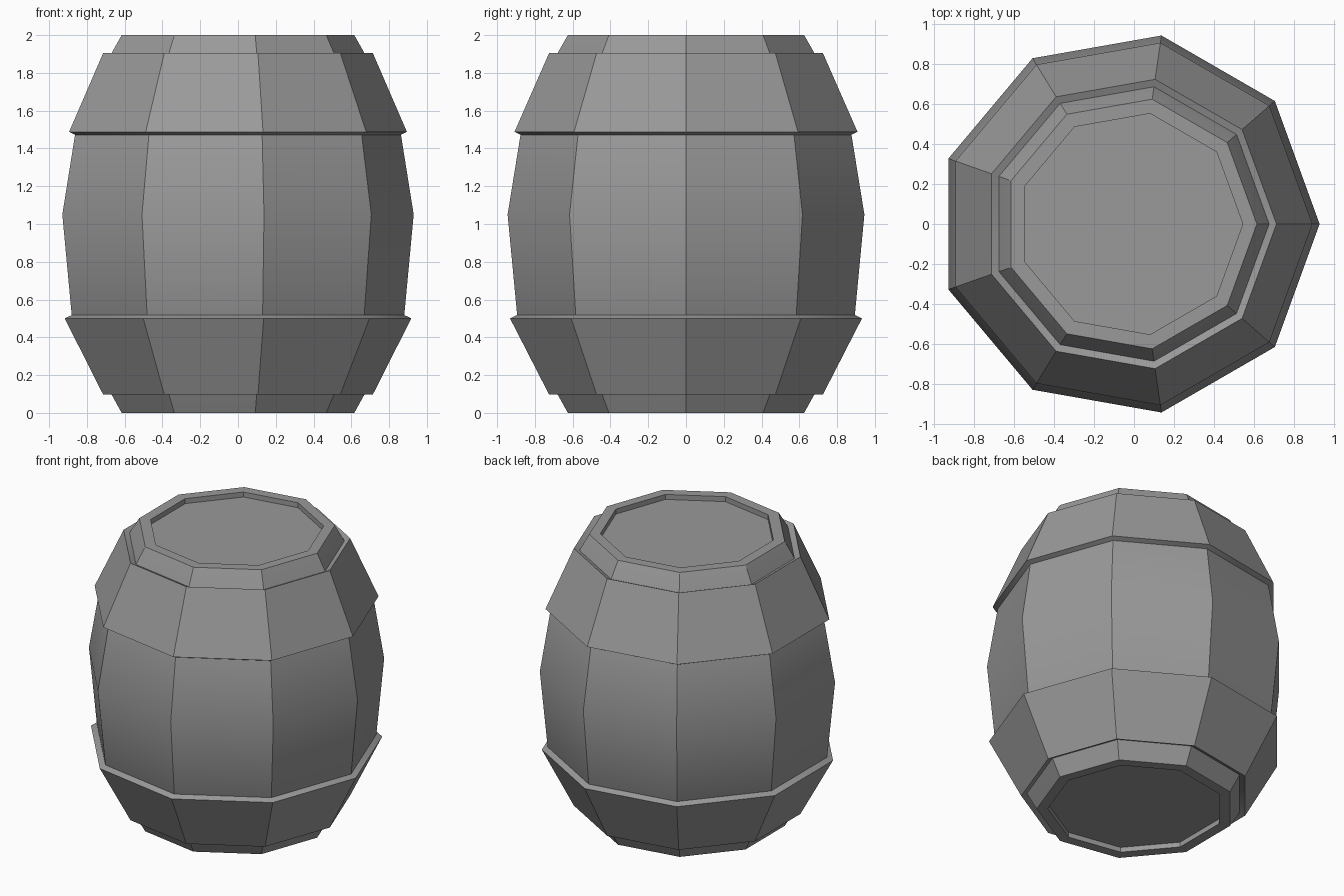
import bpy, bmesh
from math import cos, sin, tau

if "Cube" in bpy.data.objects:
    bpy.data.objects.remove(bpy.data.objects["Cube"])

SIDES = 9
SHIFT = (1 - cos(tau / 18)) / 2  # nine sides are lopsided in x, so recentre

grey = bpy.data.materials.new("dark_grey")
grey.diffuse_color = (0.32, 0.32, 0.32, 1)
grey.use_nodes = True
grey.node_tree.nodes["Principled BSDF"].inputs["Base Color"].default_value = grey.diffuse_color


def lathe(name, profile, closed=False):
    """Revolve (radius, z) points, listed from bottom to top on the outside."""
    bm = bmesh.new()
    rings = [[bm.verts.new((r * (cos(tau * i / SIDES) - SHIFT),
                            r * sin(tau * i / SIDES), z))
              for i in range(SIDES)] for r, z in profile]
    pairs = list(zip(rings, rings[1:]))
    if closed:
        pairs.append((rings[-1], rings[0]))
    else:
        bm.faces.new(rings[0][::-1])
        bm.faces.new(rings[-1])
    for low, high in pairs:
        for i in range(SIDES):
            j = (i + 1) % SIDES
            bm.faces.new((low[i], low[j], high[j], high[i]))
    bmesh.ops.recalc_face_normals(bm, faces=bm.faces[:])
    mesh = bpy.data.meshes.new(name)
    bm.to_mesh(mesh)
    bm.free()
    mesh.materials.append(grey)
    obj = bpy.data.objects.new(name, mesh)
    bpy.context.collection.objects.link(obj)
    bpy.ops.object.select_all(action='DESELECT')
    obj.select_set(True)
    bpy.context.view_layer.objects.active = obj
    bpy.ops.object.shade_smooth_by_angle(angle=0.4)
    return obj


# Bulging staves with a recessed lid at both ends
lathe("barrel_body", [
    (0.562, 0.035), (0.562, 0.0), (0.635, 0.0), (0.69, 0.097),
    (0.906, 0.50), (0.959, 1.05), (0.885, 1.50),
    (0.69, 1.905), (0.635, 2.0), (0.562, 2.0), (0.562, 1.965)])

# Hoops around the lower and upper thirds, ends cut square to their slope
lathe("lower_hoop", [(0.68, 0.122), (0.736, 0.097), (0.946, 0.50),
                     (0.895, 0.524)], closed=True)
lathe("upper_hoop", [(0.875, 1.465), (0.922, 1.488), (0.736, 1.905),
                     (0.68, 1.88)], closed=True)
